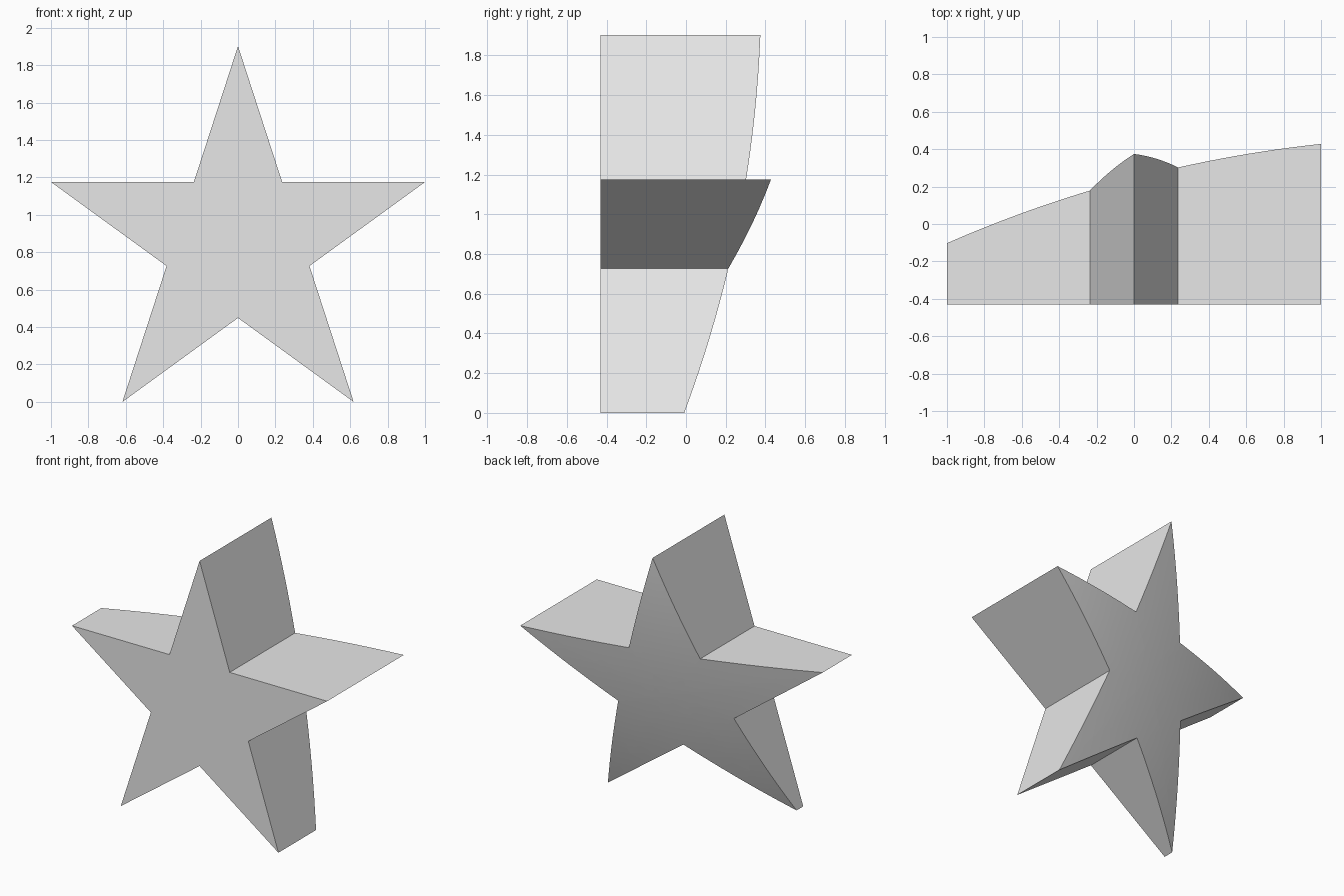
import bpy, bmesh, math
from mathutils import Vector

cube = bpy.data.objects.get("Cube")
if cube:
    bpy.data.objects.remove(cube, do_unlink=True)

FRONT_Y = -0.43
TIP_RADIUS = 1.0515
INNER_RADIUS = TIP_RADIUS * 0.382
CENTRE_Z = TIP_RADIUS * math.cos(math.radians(36))
DOME_CENTRE = Vector((1.72, -6.32, 2.72))
DOME_RADIUS = 6.96


def dome_y(x, z):
    """Depth of the big sphere that shapes the back."""
    dx, dz = x - DOME_CENTRE.x, z - DOME_CENTRE.z
    return DOME_CENTRE.y + math.sqrt(DOME_RADIUS ** 2 - dx * dx - dz * dz)


# Plain grey
grey = bpy.data.materials.new("light_grey")
grey.use_nodes = True
grey.diffuse_color = (0.8, 0.8, 0.8, 1)
grey.node_tree.nodes["Principled BSDF"].inputs["Base Color"].default_value = (0.8, 0.8, 0.8, 1)

# Flat five-pointed star as a fan around its centre
bm = bmesh.new()
hub = bm.verts.new((0, FRONT_Y, CENTRE_Z))
rim = []
for i in range(10):
    r = INNER_RADIUS if i % 2 else TIP_RADIUS
    a = i * math.pi / 5
    rim.append(bm.verts.new((r * math.sin(a), FRONT_Y, CENTRE_Z + r * math.cos(a))))
for i in range(10):
    bm.faces.new((hub, rim[i], rim[(i + 1) % 10]))

# Extrude backwards into a prism
extruded = bmesh.ops.extrude_face_region(bm, geom=bm.faces[:], use_keep_orig=True)
moved = [v for v in extruded["geom"] if isinstance(v, bmesh.types.BMVert)]
bmesh.ops.translate(bm, vec=(0, 0.8, 0), verts=moved)

# Slice into a grid so the back can curve
for axis, start, count in ((Vector((1, 0, 0)), -1, 20), (Vector((0, 0, 1)), 0, 20)):
    for i in range(1, count):
        geom = bm.verts[:] + bm.edges[:] + bm.faces[:]
        bmesh.ops.bisect_plane(bm, geom=geom, dist=0.0001,
                               plane_co=axis * (start + i * 0.1), plane_no=axis)

# Lay the back on the dome
for v in bm.verts:
    if v.co.y > 0:
        v.co.y = dome_y(v.co.x, v.co.z)

# Merge the flat front and sides again, then smooth the back
bmesh.ops.recalc_face_normals(bm, faces=bm.faces[:])
bmesh.ops.dissolve_limit(bm, angle_limit=0.001, verts=bm.verts[:], edges=bm.edges[:])
mesh = bpy.data.meshes.new("star")
bm.to_mesh(mesh)
bm.free()
mesh.materials.append(grey)
star = bpy.data.objects.new("star", mesh)
bpy.context.collection.objects.link(star)
bpy.context.view_layer.objects.active = star
star.select_set(True)
bpy.ops.object.shade_smooth_by_angle(angle=math.radians(25))
